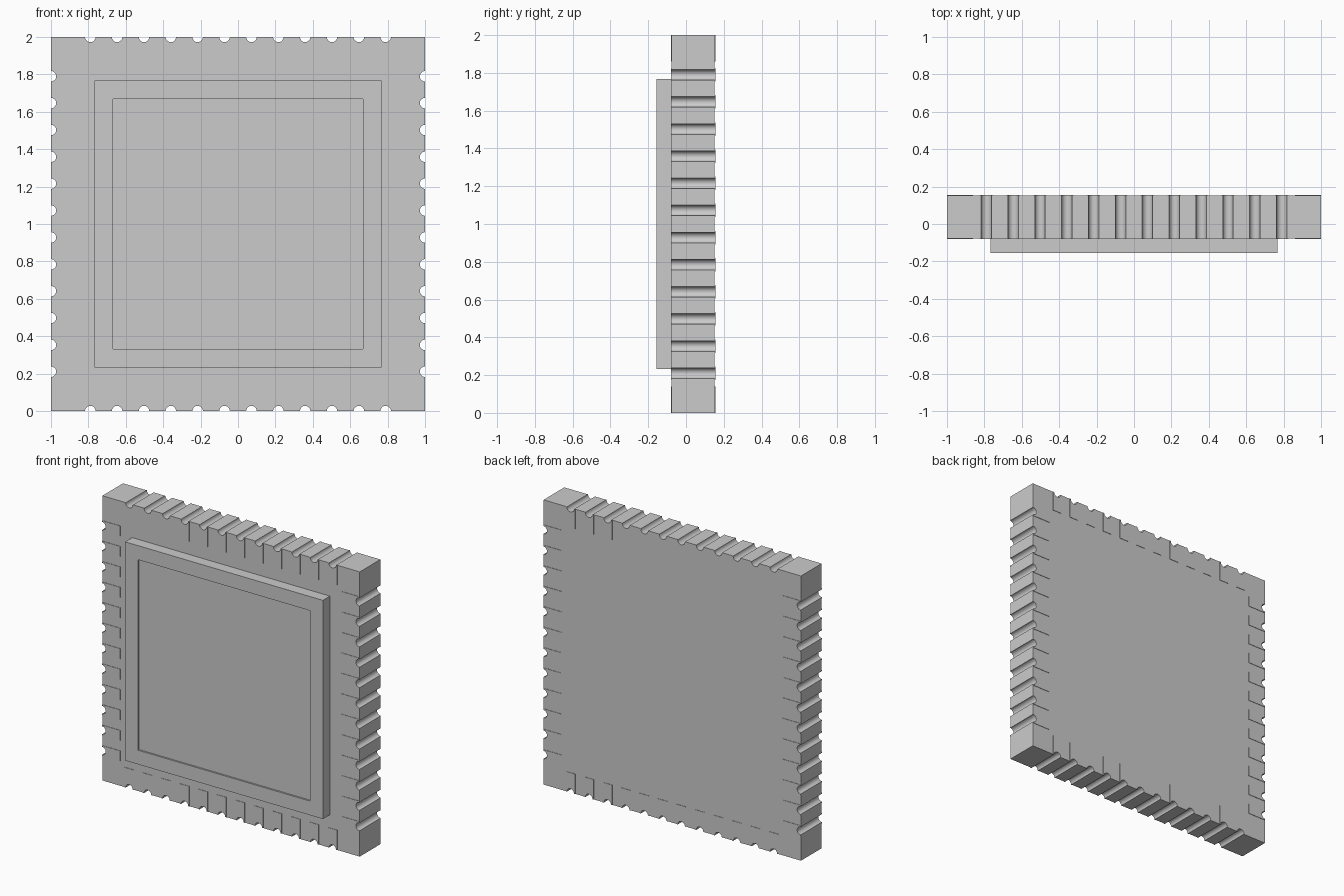
import bpy, bmesh
from math import sin, cos, pi

if "Cube" in bpy.data.objects:
    bpy.data.objects.remove(bpy.data.objects["Cube"])

FRONT, BACK = -0.077, 0.152      # board faces in y
PAD_T = 0.003                    # pad relief
PITCH, COUNT, R = 0.1436, 12, 0.028
PAD_W, PAD_L = 0.036, 0.14       # pad half width, length
CENTRES = [(i - (COUNT - 1) / 2) * PITCH for i in range(COUNT)]


def turn(p, k):
    """Rotate a 2D point by k quarter turns."""
    for _ in range(k % 4):
        p = (-p[1], p[0])
    return p


def notch(c, n=10):
    """Half-round notch cut upward into the edge v = -1."""
    return [(c - R * cos(pi * i / n), -1 + R * sin(pi * i / n)) for i in range(n + 1)]


def finish(name, bm):
    bmesh.ops.recalc_face_normals(bm, faces=bm.faces[:])
    me = bpy.data.meshes.new(name)
    bm.to_mesh(me)
    bm.free()
    ob = bpy.data.objects.new(name, me)
    bpy.context.collection.objects.link(ob)
    bpy.ops.object.select_all(action='DESELECT')
    bpy.context.view_layer.objects.active = ob
    ob.select_set(True)
    bpy.ops.object.shade_smooth_by_angle(angle=pi / 6)
    return ob


def add_prism(bm, outline, y0, y1):
    """Extrude an x-z outline (centred on z = 1) along y; returns the y0 cap."""
    a = [bm.verts.new((u, y0, v + 1)) for u, v in outline]
    b = [bm.verts.new((u, y1, v + 1)) for u, v in outline]
    cap = bm.faces.new(a)
    bm.faces.new(b[::-1])
    n = len(a)
    for i in range(n):
        j = (i + 1) % n
        bm.faces.new((a[i], b[i], b[j], a[j]))
    return cap


# Board with castellated edges on all four sides
side = [(-1, -1)] + [p for c in CENTRES for p in notch(c)]
bm = bmesh.new()
add_prism(bm, [turn(p, k) for k in range(4) for p in side], FRONT, BACK)
finish("board", bm)

# Thin contact pads around each notch, front and back
for name, y0, y1 in (("front_pads", FRONT - PAD_T, FRONT),
                     ("back_pads", BACK, BACK + PAD_T)):
    bm = bmesh.new()
    for k in range(4):
        for c in CENTRES:
            pad = [(c - PAD_W, -1)] + notch(c) + [
                (c + PAD_W, -1), (c + PAD_W, -1 + PAD_L), (c - PAD_W, -1 + PAD_L)]
            add_prism(bm, [turn(p, k) for p in pad], y0, y1)
    finish(name, bm)

# Shield cover with a shallow square recess
S, INNER, DEPTH = 0.768, 0.628, 0.012
bm = bmesh.new()
cap = add_prism(bm, [turn((-S, -S), k) for k in range(4)], -0.155, FRONT)
bmesh.ops.recalc_face_normals(bm, faces=bm.faces[:])
bmesh.ops.inset_region(bm, faces=[cap], thickness=S - INNER)
floor = bmesh.ops.extrude_face_region(bm, geom=[cap])
bmesh.ops.translate(bm, vec=(0, DEPTH, 0),
                    verts=[g for g in floor["geom"] if isinstance(g, bmesh.types.BMVert)])
if cap.is_valid:
    bmesh.ops.delete(bm, geom=[cap], context='FACES_ONLY')
finish("shield_cover", bm)
